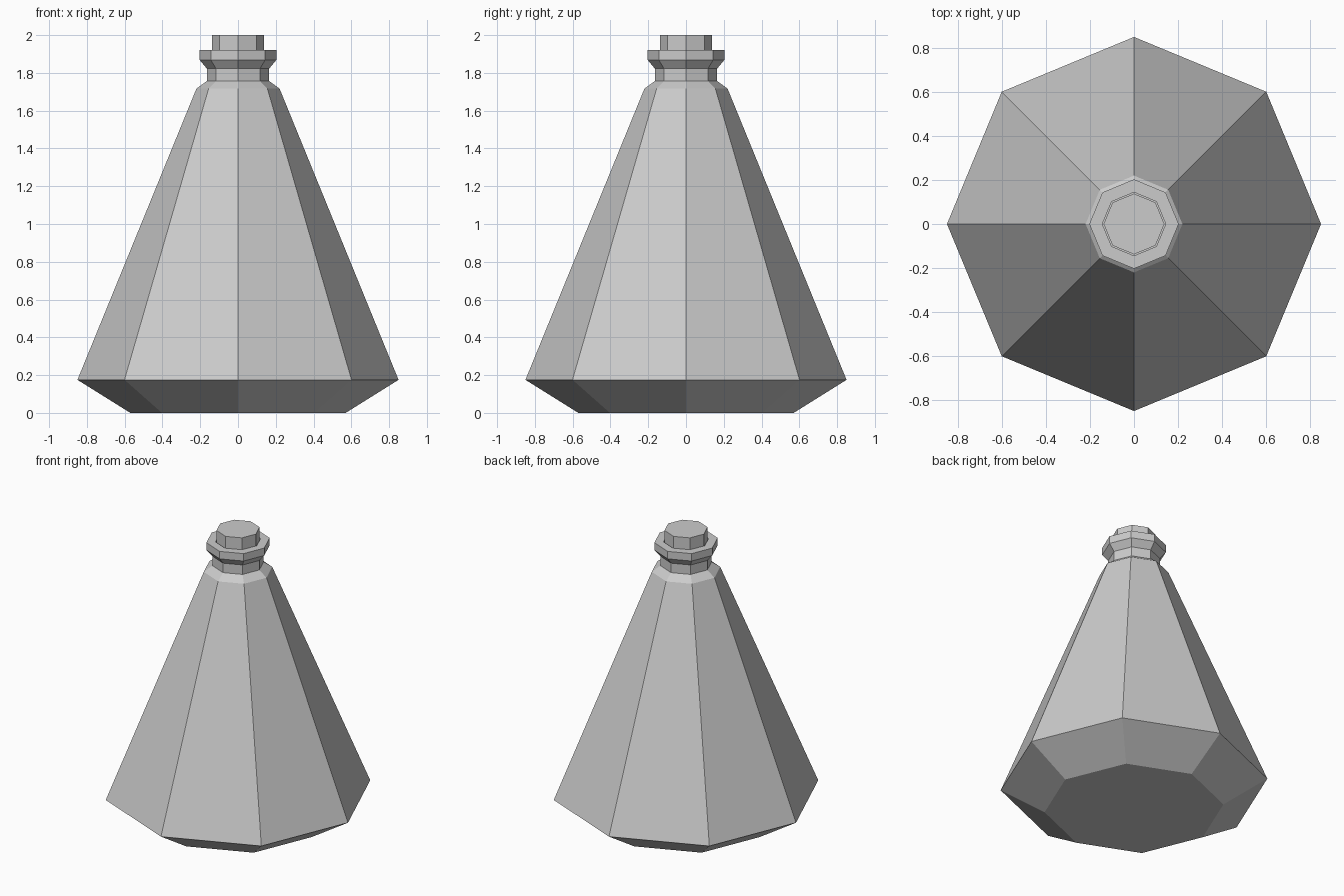
import bpy, bmesh
from math import cos, sin, pi

if "Cube" in bpy.data.objects:
    bpy.data.objects.remove(bpy.data.objects["Cube"])

SIDES = 8


def lathe(name, profile):
    """Turn (radius, z) points into a closed eight-sided solid."""
    bm = bmesh.new()
    rings = [[bm.verts.new((r * cos(2 * pi * i / SIDES), r * sin(2 * pi * i / SIDES), z))
              for i in range(SIDES)] for r, z in profile]
    for a, b in zip(rings, rings[1:]):
        for i in range(SIDES):
            j = (i + 1) % SIDES
            bm.faces.new((a[i], a[j], b[j], b[i]))
    bm.faces.new(rings[0][::-1])
    bm.faces.new(rings[-1])
    bmesh.ops.recalc_face_normals(bm, faces=bm.faces)
    mesh = bpy.data.meshes.new(name)
    bm.to_mesh(mesh)
    bm.free()
    obj = bpy.data.objects.new(name, mesh)
    bpy.context.collection.objects.link(obj)
    return obj


# Flask: bevelled base, tapering body, shoulder, neck, flared lip, shallow mouth
lathe("flask", [(0.57, 0), (0.85, 0.175), (0.22, 1.717), (0.165, 1.757),
                (0.165, 1.823), (0.203, 1.868), (0.203, 1.92),
                (0.144, 1.92), (0.144, 1.86)])

# Stopper seated in the mouth
lathe("stopper", [(0.138, 1.86), (0.138, 2.0)])
